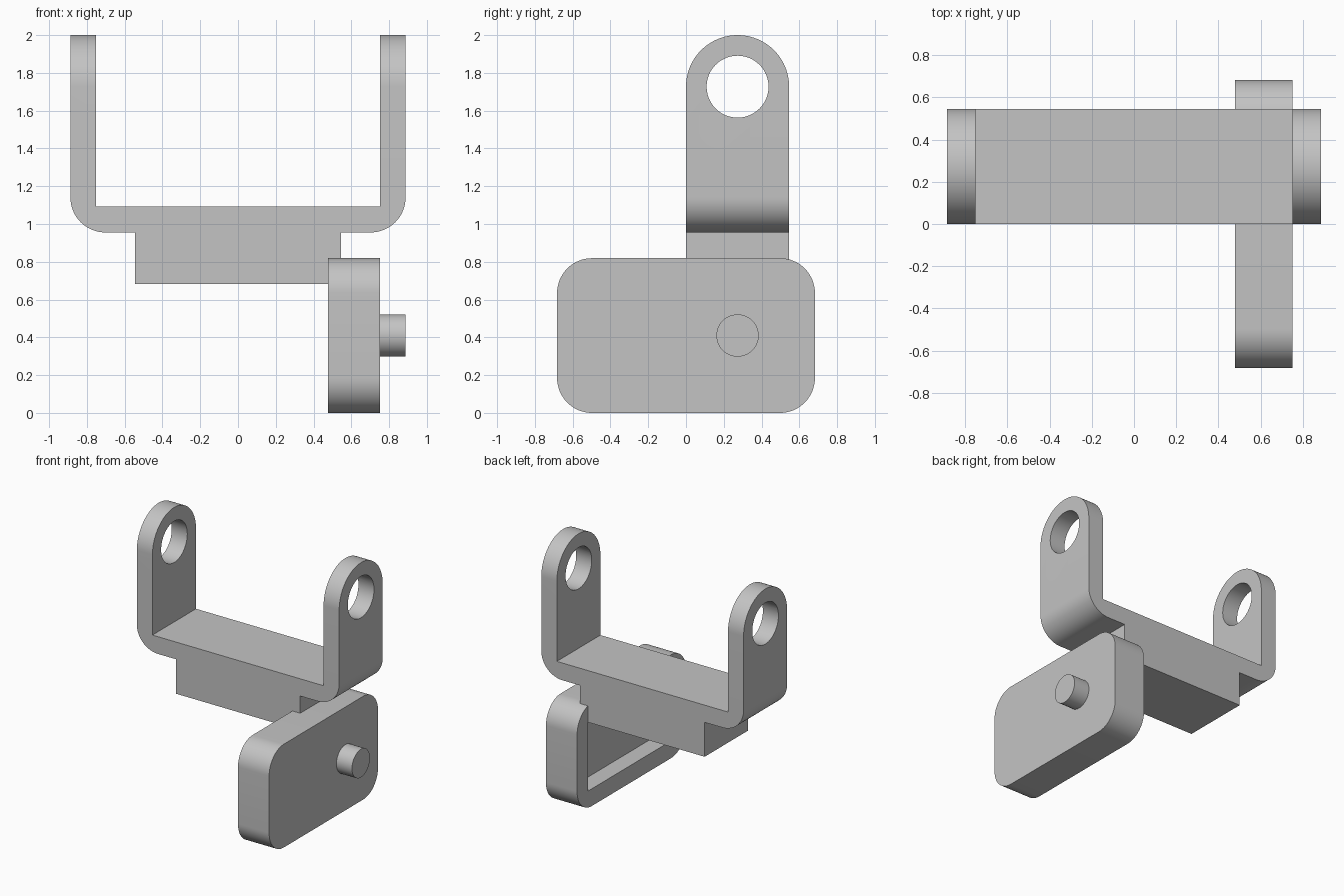
import bpy, bmesh
from math import sin, cos, pi, radians
from mathutils import Vector

if "Cube" in bpy.data.objects:
    bpy.data.objects.remove(bpy.data.objects["Cube"])

U = 0.1365          # wall thickness, the module for every part
TOP = 2.0
GREY = (0.55, 0.55, 0.55, 1)

metal = bpy.data.materials.new("plain grey")
metal.use_nodes = True
metal.diffuse_color = GREY
metal.node_tree.nodes["Principled BSDF"].inputs["Base Color"].default_value = GREY


def arc(cx, cy, r, start, end, n=16):
    """Points on an arc, angles in degrees."""
    angles = [radians(start + (end - start) * i / n) for i in range(n + 1)]
    return [(cx + r * cos(a), cy + r * sin(a)) for a in angles]


def prism(name, outline, axis, low, high):
    """Extrude a 2D outline along x (outline in yz) or y (outline in xz)."""
    bm = bmesh.new()
    place = {"x": lambda p: (low, p[0], p[1]), "y": lambda p: (p[0], low, p[1])}[axis]
    face = bm.faces.new([bm.verts.new(place(p)) for p in outline])
    moved = bmesh.ops.extrude_face_region(bm, geom=[face])["geom"]
    step = Vector((high - low, 0, 0)) if axis == "x" else Vector((0, high - low, 0))
    bmesh.ops.translate(bm, vec=step, verts=[v for v in moved if isinstance(v, bmesh.types.BMVert)])
    bmesh.ops.recalc_face_normals(bm, faces=bm.faces)
    mesh = bpy.data.meshes.new(name)
    bm.to_mesh(mesh)
    bm.free()
    mesh.materials.append(metal)
    obj = bpy.data.objects.new(name, mesh)
    bpy.context.collection.objects.link(obj)
    return obj


def rectangle(x0, x1, y0, y1):
    return [(x0, y0), (x1, y0), (x1, y1), (x0, y1)]


def combine(obj, cutter, operation):
    """Apply a boolean and discard the cutter."""
    mod = obj.modifiers.new("shape", "BOOLEAN")
    mod.operation, mod.solver, mod.object = operation, "EXACT", cutter
    graph = bpy.context.evaluated_depsgraph_get()
    mesh = bpy.data.meshes.new_from_object(obj.evaluated_get(graph))
    obj.modifiers.clear()
    obj.data = mesh
    bpy.data.objects.remove(cutter)


# U-shaped bracket with rounded lower corners
base, out, inner, r = 7 * U, 6.5 * U, 5.5 * U, 0.185
profile = arc(-out + r, base + r, r, 180, 270) + arc(out - r, base + r, r, 270, 360)
profile += [(out, TOP), (inner, TOP), (inner, 8 * U), (-inner, 8 * U), (-inner, TOP), (-out, TOP)]
bracket = prism("bracket", profile, "y", 0, 4 * U)

# Round the arm ends and bore the holes
mid, eye = 2 * U, TOP - 2 * U
tongue = [(0, 0.5), (4 * U, 0.5)] + arc(mid, eye, 2 * U, 0, 180, 48)
combine(bracket, prism("arm_outline", tongue, "x", -1, 1), "INTERSECT")
combine(bracket, prism("arm_bore", arc(mid, eye, 0.164, 0, 352.5, 47), "x", -1, 1), "DIFFERENCE")

# Block under the bracket
block = prism("mounting_block", rectangle(-4 * U, 4 * U, 5 * U, 7 * U), "y", 0, 4 * U)

# Rounded housing, open towards the block
half, height, r = 5 * U, 6 * U, 0.185
outline = []
for cy, cz, start in ((half - r, r, 270), (half - r, height - r, 0),
                      (r - half, height - r, 90), (r - half, r, 180)):
    outline += arc(cy, cz, r, start, start + 90)
housing = prism("housing", outline, "x", 3.5 * U, 5.5 * U)
cavity = prism("cavity", rectangle(-4 * U, 4 * U, U, 5 * U), "x", 3 * U, 4.5 * U)
combine(housing, cavity, "DIFFERENCE")

# Round peg on the outer face
peg = prism("peg", arc(mid, 3 * U, 0.112, 0, 352.5, 47), "x", 5.4 * U, 6.5 * U)

# Smooth curves, sharp edges
bpy.ops.object.select_all(action="DESELECT")
for obj in (bracket, block, housing, peg):
    obj.select_set(True)
    bpy.context.view_layer.objects.active = obj
bpy.ops.object.shade_smooth_by_angle(angle=radians(30))
